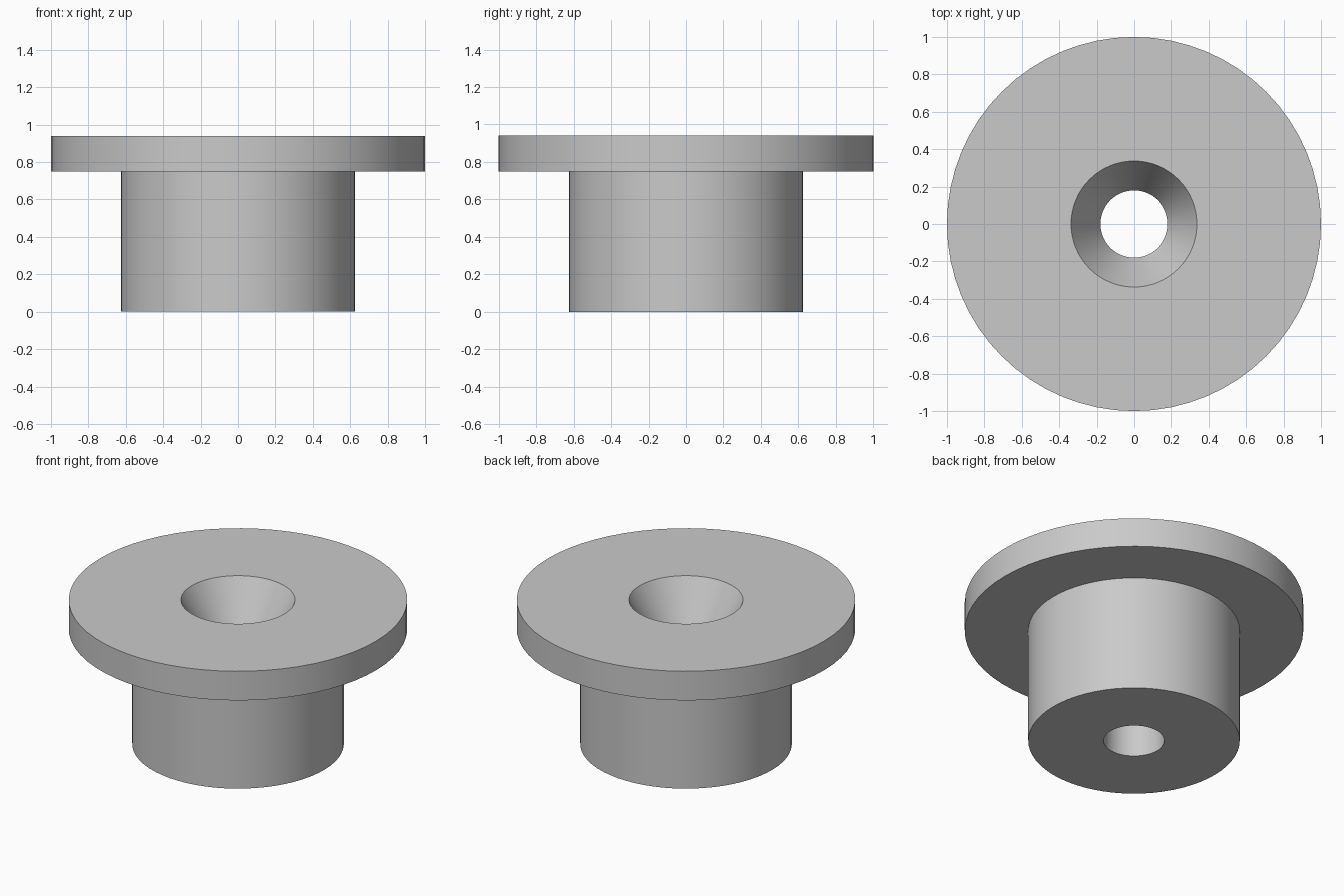
import bpy
import bmesh
import math

cube = bpy.data.objects.get("Cube")
if cube:
    bpy.data.objects.remove(cube, do_unlink=True)

# Plain grey material
grey = bpy.data.materials.new("plain_grey")
grey.use_nodes = True
colour = (0.59, 0.59, 0.59, 1)
grey.diffuse_color = colour
grey.node_tree.nodes["Principled BSDF"].inputs["Base Color"].default_value = colour

SEGMENTS = 64
HEIGHT = 0.94
FLANGE_BOTTOM = 0.75
FLANGE_RADIUS = 1.0
BODY_RADIUS = 0.625
BORE_RADIUS = 0.18
SINK_RADIUS = 0.337
SINK_DEPTH = 0.28


def lathe(name, profile, material):
    """Revolve a closed (radius, height) outline around the z axis."""
    bm = bmesh.new()
    verts = [bm.verts.new((r, 0, z)) for r, z in profile]
    edges = [bm.edges.new((v, verts[i - 1])) for i, v in enumerate(verts)]
    bmesh.ops.spin(bm, geom=verts + edges, cent=(0, 0, 0), axis=(0, 0, 1),
                   angle=math.tau, steps=SEGMENTS)
    bmesh.ops.remove_doubles(bm, verts=bm.verts, dist=0.0001)
    bmesh.ops.recalc_face_normals(bm, faces=bm.faces)
    mesh = bpy.data.meshes.new(name)
    bm.to_mesh(mesh)
    bm.free()
    mesh.materials.append(material)
    obj = bpy.data.objects.new(name, mesh)
    bpy.context.collection.objects.link(obj)
    return obj


# Flanged bushing with a countersunk through hole
bushing = lathe("flanged_bushing", [
    (BORE_RADIUS, 0),
    (BODY_RADIUS, 0),
    (BODY_RADIUS, FLANGE_BOTTOM),
    (FLANGE_RADIUS, FLANGE_BOTTOM),
    (FLANGE_RADIUS, HEIGHT),
    (SINK_RADIUS, HEIGHT),
    (BORE_RADIUS, HEIGHT - SINK_DEPTH),
], grey)

# Smooth round walls, crisp rims
bpy.ops.object.select_all(action="DESELECT")
bushing.select_set(True)
bpy.context.view_layer.objects.active = bushing
bpy.ops.object.shade_smooth_by_angle(angle=math.radians(20))
